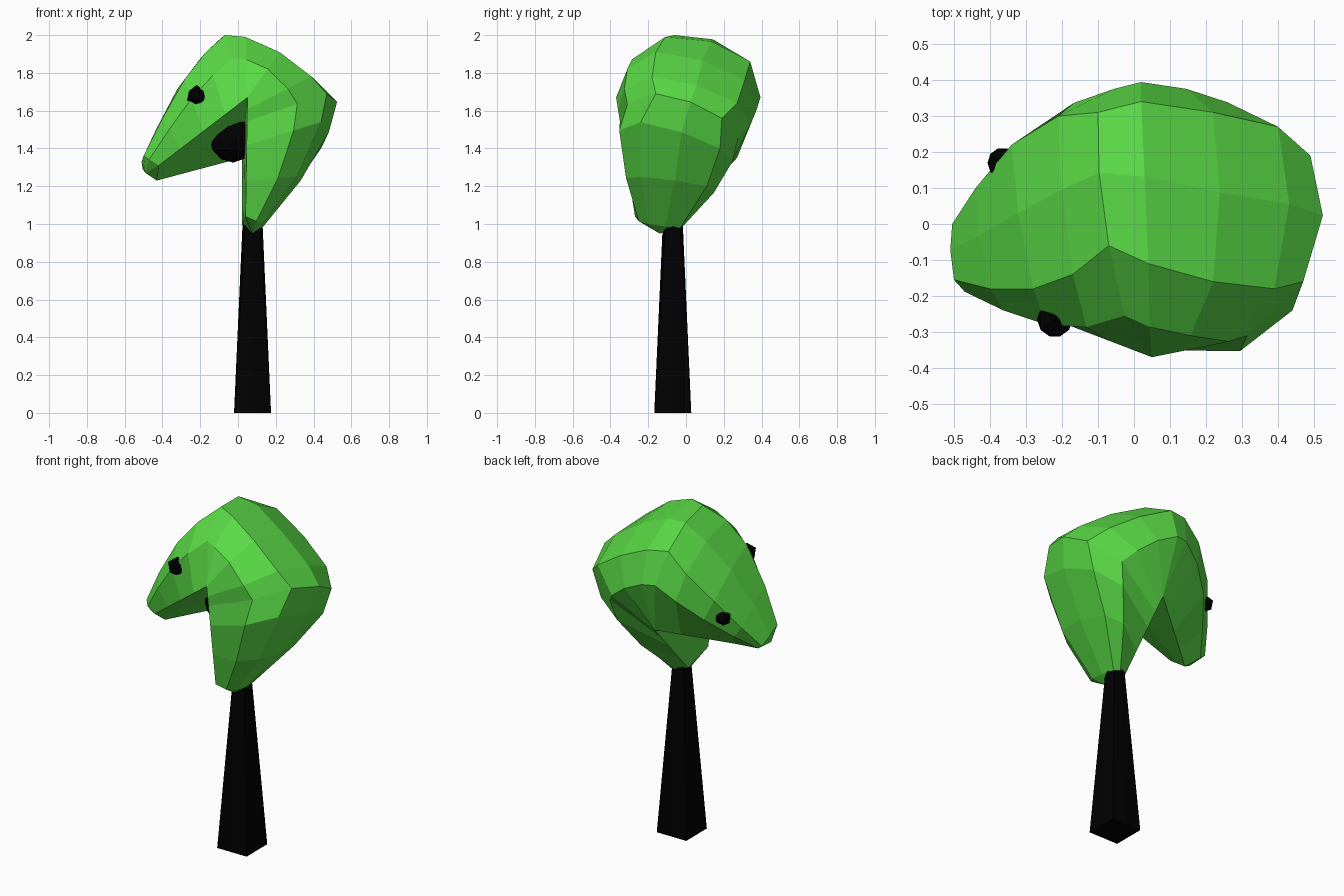
import bpy, bmesh
from math import cos, sin, pi
from mathutils import Vector as V, Matrix

if "Cube" in bpy.data.objects:
    bpy.data.objects.remove(bpy.data.objects["Cube"])


def material(name, rgb):
    m = bpy.data.materials.new(name)
    m.diffuse_color = (*rgb, 1)
    m.use_nodes = True
    m.node_tree.nodes["Principled BSDF"].inputs["Base Color"].default_value = m.diffuse_color
    return m


GREEN = material("leaf_green", (0.10, 0.70, 0.06))
BLACK = material("black", (0.0, 0.0, 0.0))


def finish(name, bm, mat):
    bmesh.ops.remove_doubles(bm, verts=bm.verts, dist=0.0005)
    bmesh.ops.recalc_face_normals(bm, faces=bm.faces)
    me = bpy.data.meshes.new(name)
    bm.to_mesh(me)
    bm.free()
    me.materials.append(mat)
    ob = bpy.data.objects.new(name, me)
    bpy.context.collection.objects.link(ob)
    return ob


def loft(bm, rings):
    for a, b in zip(rings, rings[1:]):
        for i in range(8):
            j = (i + 1) % 8
            bm.faces.new((a[i], a[j], b[j], b[i]))


# Crown: rings fanned around a notch, from the snout tip over the top to the low tip
OUTER_FRONT = [(-.50, -.155, 1.36), (-.40, -.18, 1.56), (-.28, -.18, 1.77), (-.17, -.14, 1.91),
               (-.07, -.06, 2.0), (.04, -.11, 1.99), (.22, -.16, 1.91), (.39, -.18, 1.78),
               (.47, -.16, 1.69), (.44, -.24, 1.54), (.31, -.24, 1.25), (.13, -.20, 1.0)]
OUTER_BACK = [(-.505, 0, 1.29), (-.44, .10, 1.42), (-.34, .22, 1.60), (-.21, .30, 1.76),
              (-.10, .31, 1.87), (.02, .34, 1.86), (.22, .31, 1.76), (.40, .27, 1.64),
              (.49, .19, 1.56), (.44, .18, 1.40), (.30, .11, 1.20), (.12, -.03, .98)]
# Notch edges: snout end, apex, low end
NOTCH_FRONT = [V((-.42, -.19, 1.31)), V((.05, -.37, 1.67)), V((.04, -.27, 1.04))]
NOTCH_BACK = [V((-.43, -.08, 1.23)), V((.02, .27, 1.35)), V((.02, -.05, 1.0))]
STEPS = [0, .25, .5, .75, 1, 1, 1, 1.1, 1.2, 1.4, 1.7, 2]


def along(edge, t):
    return edge[0].lerp(edge[1], t) if t <= 1 else edge[1].lerp(edge[2], t - 1)


def side(inner, outer, sign):
    """Point on a flank, puffed out towards the front or back."""
    puff = min(.08, .2 * (outer - inner).length)
    return inner.lerp(outer, .63) + V((0, sign * puff, 0))


bm = bmesh.new()
rings = []
for of, ob, t in zip(OUTER_FRONT, OUTER_BACK, STEPS):
    of, ob = V(of), V(ob)
    nf, nb = along(NOTCH_FRONT, t), along(NOTCH_BACK, t)
    c = (of + ob + nf + nb) / 4
    crest = c + ((of + ob) / 2 - c) * 1.2
    pts = [of, crest, ob, side(nb, ob, 1), nb, (nf + nb) / 2, nf, side(nf, of, -1)]
    rings.append([bm.verts.new(p) for p in pts])
loft(bm, rings)
# Rounded end caps
for ring, tip in ((rings[0], (-.49, -.11, 1.27)), (rings[-1], (.075, -.14, .95))):
    v = bm.verts.new(tip)
    for i in range(8):
        bm.faces.new((ring[i], ring[(i + 1) % 8], v))
finish("crown", bm, GREEN)

# Trunk: square foot tapering to an octagonal top
bm = bmesh.new()
rings = []
for square, r, z in ((True, .098, 0), (False, .053, 1.0), (False, .035, 1.04)):
    ring = []
    for i in range(8):
        a = i * pi / 4
        k = r * (2 ** .5 if square and i % 2 else 1)
        ring.append(bm.verts.new((.077 + k * cos(a), -.07 + k * sin(a), z)))
    rings.append(ring)
loft(bm, rings)
bm.faces.new(rings[0])
bm.faces.new(rings[-1])
finish("trunk", bm, BLACK)


# Eyes and the dark lump inside the notch
def ball(name, centre, radius, sub):
    bm = bmesh.new()
    bmesh.ops.create_icosphere(bm, subdivisions=sub, radius=radius,
                               matrix=Matrix.Translation(centre))
    finish(name, bm, BLACK)


ball("front_eye", (-.22, -.265, 1.68), .055, 1)
ball("back_eye", (-.365, .17, 1.49), .047, 1)
ball("mouth_lump", (-.025, -.07, 1.45), .125, 2)
